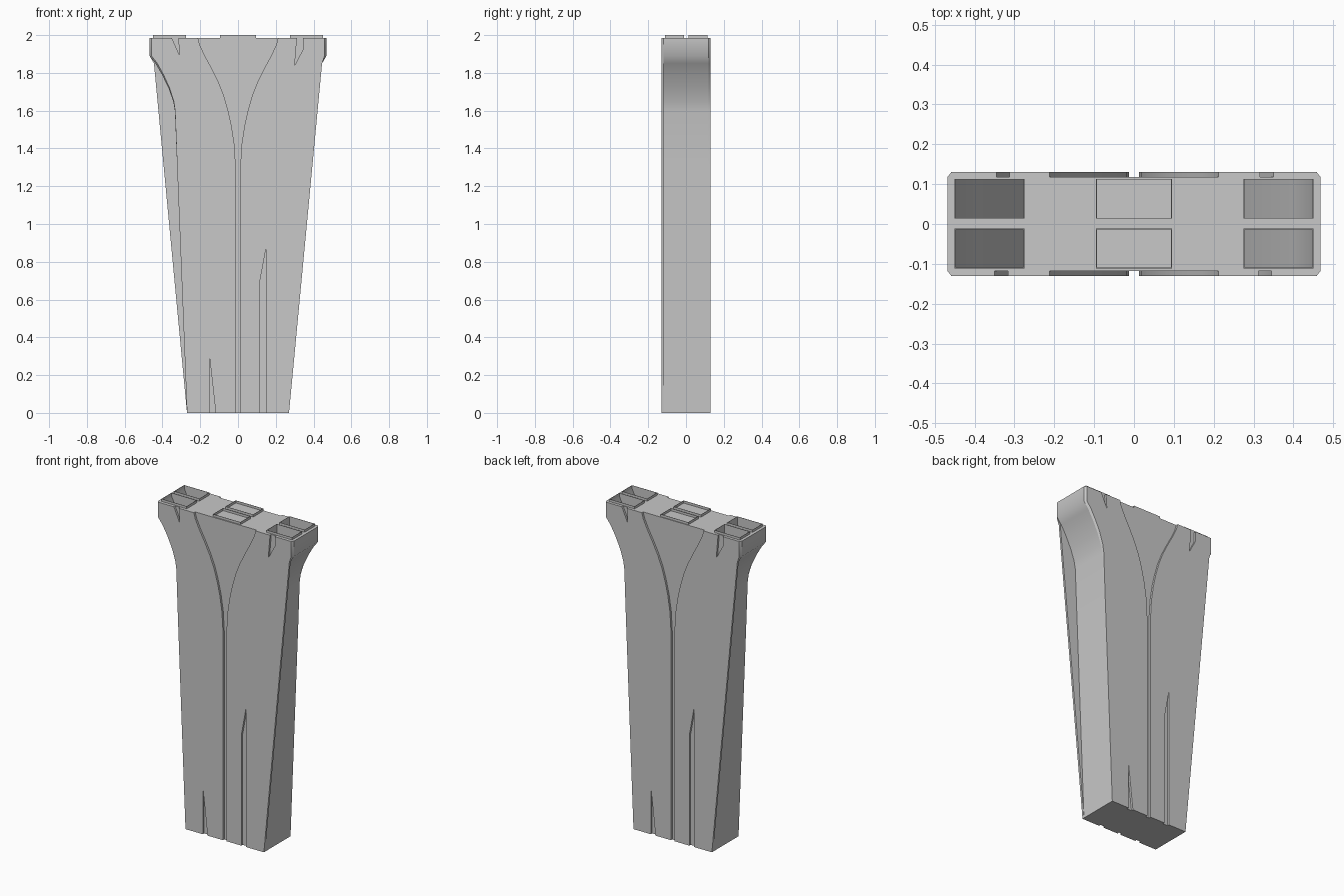
import bpy, bmesh, math
from mathutils import Matrix

if "Cube" in bpy.data.objects:
    bpy.data.objects.remove(bpy.data.objects["Cube"])

stone = bpy.data.materials.new("stone grey")
stone.use_nodes = True
GREY = (0.58, 0.58, 0.58, 1)
stone.diffuse_color = GREY
stone.node_tree.nodes["Principled BSDF"].inputs["Base Color"].default_value = GREY

DEPTH = 0.131    # half thickness over the face panels
CORE = 0.118     # half thickness of the core
TOP = 1.985      # height of the top deck
HALF_TURN = Matrix.Diagonal((-1, -1, 1, 1))


def finish(name, bm):
    bmesh.ops.recalc_face_normals(bm, faces=bm.faces)
    mesh = bpy.data.meshes.new(name)
    bm.to_mesh(mesh)
    bm.free()
    mesh.materials.append(stone)
    obj = bpy.data.objects.new(name, mesh)
    bpy.context.collection.objects.link(obj)
    return obj


def loft(name, outline0, y0, outline1, y1, turned=False):
    """Solid between two (x, z) outlines with matching points."""
    bm = bmesh.new()
    a = [bm.verts.new((x, y0, z)) for x, z in outline0]
    b = [bm.verts.new((x, y1, z)) for x, z in outline1]
    bm.faces.new(a)
    bm.faces.new(b)
    for i in range(len(a)):
        j = (i + 1) % len(a)
        bm.faces.new((a[i], a[j], b[j], b[i]))
    if turned:
        bm.transform(HALF_TURN)
    return finish(name, bm)


# Core slab, flared on both sides
profile = [  # height, half width, chamfer of the panel edge
    (0, 0.27, 0), (1.3, 0.322, 0), (1.6, 0.334, 0.001), (1.65, 0.343, 0.003),
    (1.72, 0.368, 0.006), (1.79, 0.402, 0.008), (1.85, 0.437, 0.01),
    (1.89, 0.468, 0.01), (TOP, 0.468, 0.01)]
flare = [(w, z) for z, w, c in profile]
sides = flare + [(-x, z) for x, z in reversed(flare)]
core = loft("pillar_core", sides, -CORE, sides, CORE)

# Curved pits below the outer sockets
pit = [(-0.448, 2.1), (-0.448, 1.98), (-0.40, 1.88), (-0.34, 1.75),
       (-0.277, 1.58), (-0.277, 2.1)]
bpy.context.view_layer.objects.active = core
for side in (1, -1):
    for y in (-0.0615 * side, 0.0635 * side):
        cutter = loft("pit_cutter", pit, y - 0.048, pit, y + 0.048, side < 0)
        cutter.hide_render = True
        cut = core.modifiers.new("pit", 'BOOLEAN')
        cut.operation = 'DIFFERENCE'
        cut.solver = 'EXACT'
        cut.object = cutter
        bpy.ops.object.modifier_apply(modifier=cut.name)
        bpy.data.objects.remove(cutter)

# Face panels: a funnel gap between them, chips notched into their edges
arc = [(0.012, 0), (0.012, 1.3), (0.019, 1.42), (0.034, 1.52), (0.052, 1.6),
       (0.075, 1.68), (0.105, 1.755), (0.14, 1.825), (0.175, 1.89),
       (0.203, 1.95), (0.212, TOP)]
right_inside = ([(-0.15, 0), (-0.15, 0.29), (-0.118, 0)]
                + [(-x, z) for x, z in arc]
                + [(-0.316, TOP), (-0.31, 1.895), (-0.35, TOP)])
left_inside = ([(0.148, 0), (0.148, 0.87), (0.115, 0.69), (0.115, 0)]
               + arc + [(0.312, TOP), (0.30, 1.84), (0.345, 1.925), (0.345, TOP)])


def right_edge(chamfered):
    return [(c * chamfered - w, z) for z, w, c in reversed(profile)]


def left_edge(chamfered):
    x = 0.468 - 0.01 * chamfered
    return [(x, TOP), (x, 1.89), (0.445, 1.85), (0.27, 0)]


panels = []
for face, turned in (("front", False), ("back", True)):
    for part, inside, edge in (("flared", right_inside, right_edge),
                               ("straight", left_inside, left_edge)):
        panels.append(loft(f"{face}_{part}_panel", inside + edge(1), -DEPTH,
                           inside + edge(0), -CORE, turned))

bpy.ops.object.select_all(action='DESELECT')
for obj in panels + [core]:
    obj.select_set(True)
bpy.ops.object.shade_smooth_by_angle(angle=math.radians(40))


# Thin raised socket rims on the deck
def rim(name, x, y, w, d):
    bm = bmesh.new()
    corners = [(-1, -1), (1, -1), (1, 1), (-1, 1)]
    loops = [[bm.verts.new((x + a * (w / 2 - t), y + b * (d / 2 - t), z)) for a, b in corners]
             for t, z in ((0, TOP), (0, 2), (0.002, 2), (0.002, TOP))]
    for k, loop in enumerate(loops):
        other = loops[(k + 1) % 4]
        for i in range(4):
            j = (i + 1) % 4
            bm.faces.new((loop[i], loop[j], other[j], other[i]))
    return finish(name, bm)


for side, x, w in (("right", -0.3625, 0.175), ("middle", 0, 0.19), ("left", 0.3625, 0.175)):
    for end, y in (("front", -0.0615), ("back", 0.0635)):
        rim(f"socket_rim_{end}_{side}", x, y, w, 0.1)
